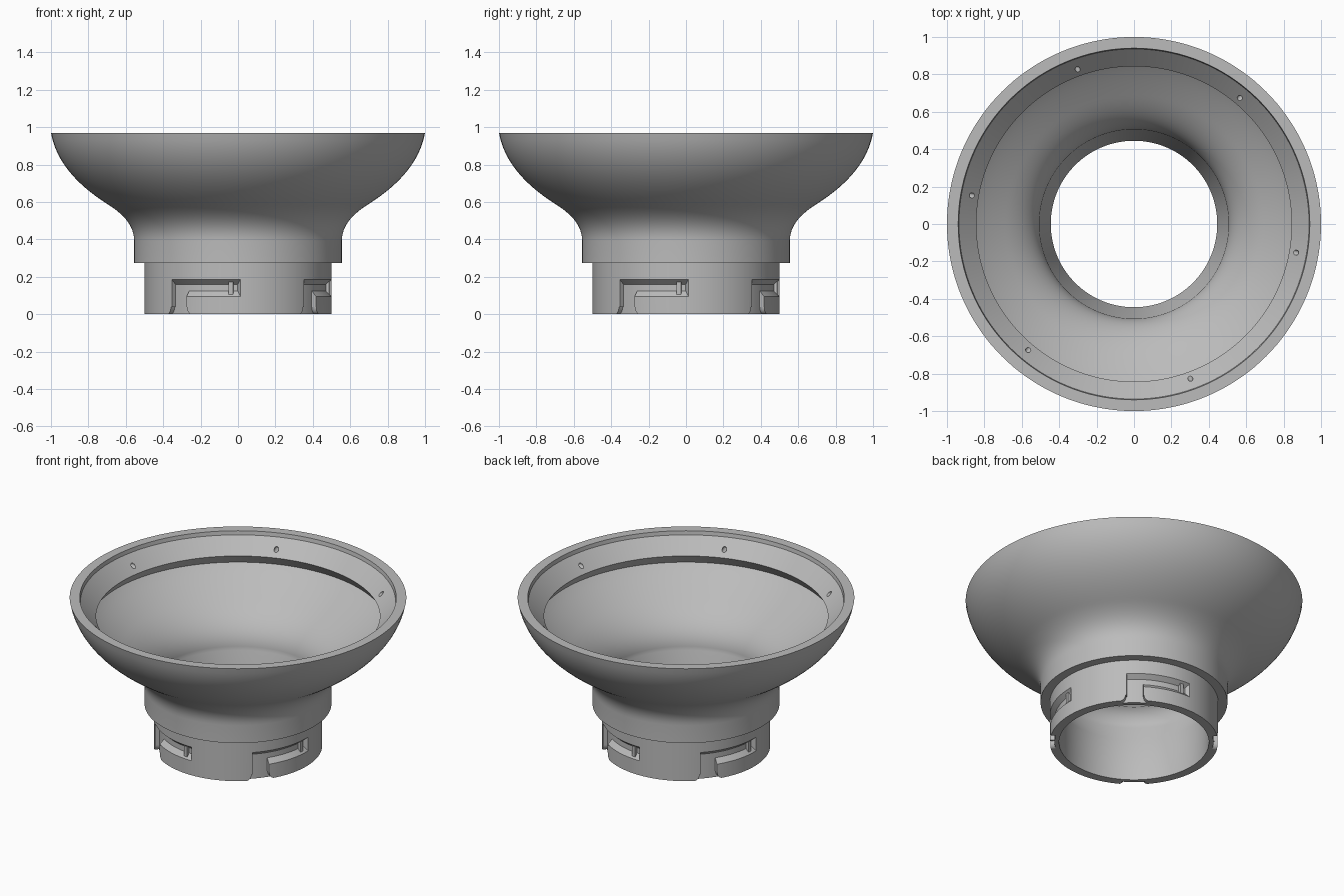
import bpy, bmesh, math
from mathutils import Vector, Matrix
from mathutils.geometry import interpolate_bezier

cube = bpy.data.objects.get("Cube")
if cube:
    bpy.data.objects.remove(cube, do_unlink=True)

SEGMENTS = 144
FLOOR_R = 0.472    # radius of the slot floor
CUT_R = 0.53       # radius where the cutters end

grey = bpy.data.materials.new("plain_grey")
grey.use_nodes = True
colour = (0.5, 0.5, 0.5, 1)
grey.diffuse_color = colour
grey.node_tree.nodes["Principled BSDF"].inputs["Base Color"].default_value = colour


def finish(name, bm):
    bmesh.ops.recalc_face_normals(bm, faces=bm.faces)
    mesh = bpy.data.meshes.new(name)
    bm.to_mesh(mesh)
    bm.free()
    mesh.materials.append(grey)
    obj = bpy.data.objects.new(name, mesh)
    bpy.context.collection.objects.link(obj)
    return obj


def curve(a, b, c, d, n=14):
    pts = [Vector((p[0], p[1], 0)) for p in (a, b, c, d)]
    return [(p.x, p.y) for p in interpolate_bezier(*pts, n)]


def polar(r, degrees, z):
    t = math.radians(degrees)
    return Vector((r * math.cos(t), r * math.sin(t), z))


def lathe(name, profile):
    bm = bmesh.new()
    rings = [[bm.verts.new(polar(r, 360 * i / SEGMENTS, z)) for r, z in profile]
             for i in range(SEGMENTS)]
    for i, ring in enumerate(rings):
        nxt = rings[(i + 1) % SEGMENTS]
        for j in range(len(profile)):
            k = (j + 1) % len(profile)
            bm.faces.new((ring[j], nxt[j], nxt[k], ring[k]))
    return finish(name, bm)


def sweep(name, sections):
    """Closed solid through a list of four-cornered sections."""
    bm = bmesh.new()
    rows = [[bm.verts.new(p) for p in s] for s in sections]
    for a, b in zip(rows, rows[1:]):
        for j in range(4):
            k = (j + 1) % 4
            bm.faces.new((a[j], b[j], b[k], a[k]))
    bm.faces.new(rows[0])
    bm.faces.new(rows[-1])
    return finish(name, bm)


def cut(target, cutter):
    mod = target.modifiers.new("cut", 'BOOLEAN')
    mod.operation = 'DIFFERENCE'
    mod.solver = 'EXACT'
    mod.object = cutter
    bpy.context.view_layer.objects.active = target
    bpy.ops.object.modifier_apply(modifier=mod.name)
    bpy.data.objects.remove(cutter, do_unlink=True)


def column(turn, a, lo, hi):
    """Tapered radial section of the slot at angle a."""
    inner = a - 3.2 * max(0, (a + 8) / 11)
    return (polar(FLOOR_R, turn + inner, lo + 0.03), polar(CUT_R, turn + a, lo - 0.032),
            polar(CUT_R, turn + a, hi + 0.026), polar(FLOOR_R, turn + inner, hi - 0.025))


def corner(turn, a, hi):
    return (polar(FLOOR_R, turn + a, -0.05), polar(CUT_R, turn + a, -0.05),
            polar(CUT_R, turn + a, hi), polar(FLOOR_R, turn + a, hi))


# Flared body: outer wall, rim, lens seat with undercut, inner bowl, throat
profile = [(0.445, 0), (0.5, 0), (0.5, 0.275), (0.555, 0.275)]
profile += curve((0.555, 0.39), (0.555, 0.48), (0.62, 0.54), (0.70, 0.59))
profile += curve((0.70, 0.59), (0.84, 0.68), (0.97, 0.80), (1.0, 0.97))[1:]
profile += [(0.94, 0.97), (0.936, 0.945), (0.843, 0.85)]
profile += curve((0.885, 0.79), (0.84, 0.745), (0.76, 0.69), (0.673, 0.632))
profile += curve((0.673, 0.632), (0.59, 0.575), (0.505, 0.50), (0.505, 0.39))[1:]
profile += [(0.445, 0.275)]
body = lathe("flared_body", profile)

# Four bayonet slots around the collar
for n in range(4):
    turn = -90 + 90 * n
    entry = [column(turn, -45 + 11.5 * i / 8, -0.1, 0.185) for i in range(9)]
    channel = [column(turn, -33.4 + 36.4 * i / 24, 0.095, 0.185) for i in range(25)]
    cut(body, sweep("slot_cutter", entry + channel))
    # rounded corners on both sides of the slot entry
    for start, way in ((-45.3, -1), (-33.7, 1)):
        steps = [math.radians(90 * i / 6) for i in range(7)]
        arc = [corner(turn, start + way * (0.5 + 4 * (1 - math.cos(t))),
                      0.04 * (1 - math.sin(t)) - 0.001) for t in steps]
        arc.insert(0, corner(turn, start - way * 0.5, 0.04))
        cut(body, sweep("corner_cutter", arc))

# Six small blind screw holes in the lens seat
for n in range(6):
    angle = 50 + 60 * n
    bm = bmesh.new()
    place = (Matrix.Translation(polar(0.885, angle, 0.888))
             @ Matrix.Rotation(math.radians(angle), 4, 'Z')
             @ Matrix.Rotation(math.radians(90), 4, 'Y'))
    bmesh.ops.create_cone(bm, cap_ends=True, segments=16, radius1=0.014,
                          radius2=0.014, depth=0.1, matrix=place)
    cut(body, finish("hole_cutter", bm))

# Locking bump near the closed end of each slot
parts = [body]
for n in range(4):
    turn = -90 + 90 * n
    ends = [(polar(0.465, turn + a, 0.105), polar(0.49, turn + a, 0.105),
             polar(0.49, turn + a, 0.172), polar(0.465, turn + a, 0.172))
            for a in (-5.8, -3.0)]
    parts.append(sweep("locking_bump_%d" % (n + 1), ends))

for obj in bpy.context.selected_objects:
    obj.select_set(False)
for obj in parts:
    obj.select_set(True)
bpy.context.view_layer.objects.active = body
bpy.ops.object.shade_smooth_by_angle(angle=math.radians(30))
